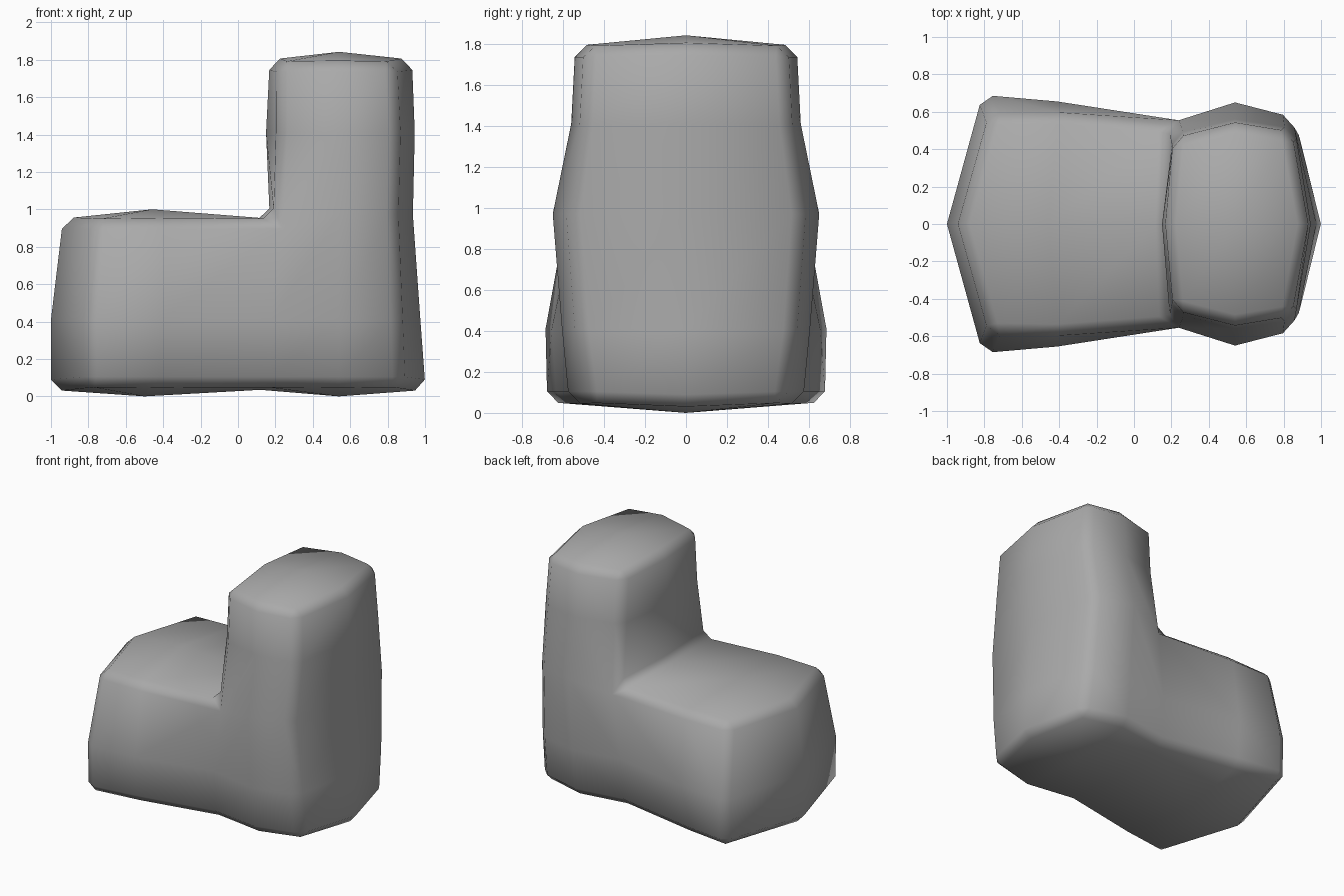
import bpy, bmesh
from collections import Counter

if "Cube" in bpy.data.objects:
    bpy.data.objects.remove(bpy.data.objects["Cube"])

# Each level: height, side points (x, half width) per column, centre-line points (x, z) per column.
# Columns: 0 left end, 1 base middle, 2 step, 3 tower middle, 4 right end.
LEVELS = [
    (0.05, {0: (-.81, .685), 1: (-.42, .63), 2: (.17, .52), 3: (.54, .57), 4: (.88, .48)},
           {0: (-1, .035), 1: (-.5, 0), 2: (.12, .035), 3: (.54, 0), 4: (1.003, .035)}),
    (0.41, {0: (-.81, .69), 1: (-.41, .655), 2: (.18, .535), 3: (.54, .605), 4: (.87, .53)},
           {0: (-1, .41), 4: (.975, .41)}),
    (0.95, {0: (-.77, .585), 1: (-.4, .59), 2: (.19, .545), 3: (.54, .65), 4: (.85, .57)},
           {0: (-.935, .95), 1: (-.46, 1), 2: (.17, .95), 4: (.935, .97)}),
    (1.41, {2: (.21, .48), 3: (.54, .56), 4: (.86, .51)},
           {2: (.15, 1.41), 4: (.945, 1.41)}),
    (1.79, {2: (.21, .455), 3: (.54, .54), 4: (.84, .49)},
           {2: (.17, 1.8), 3: (.54, 1.842), 4: (.93, 1.8)}),
]


def point(key):
    col, side, lev = key
    z, sides, mids = LEVELS[lev]
    if side:
        x, y = sides[col]
        return (x, side * y, z + (.02 if lev == 2 and col > 2 else 0))
    x, z = mids[col]
    return (x, 0, z)


def cell_faces(i, j, k):
    """Six quads of one lattice cell."""
    c = lambda a, b, d: (i + a, j + b, k + d)
    ring = [(0, 0), (1, 0), (1, 1), (0, 1)]
    for n in (0, 1):
        yield [c(n, a, b) for a, b in ring]
        yield [c(a, n, b) for a, b in ring]
        yield [c(a, b, n) for a, b in ring]


# L-shaped lattice: long base plus tower; only outer faces are kept
cells = [(i, k) for i in range(4) for k in range(2)]
cells += [(i, k) for i in (2, 3) for k in (2, 3)]
faces = [f for i, k in cells for j in (-1, 0) for f in cell_faces(i, j, k)]
count = Counter(frozenset(f) for f in faces)

bm = bmesh.new()
verts = {}
for f in faces:
    if count[frozenset(f)] == 1:
        for key in f:
            if key not in verts:
                verts[key] = bm.verts.new(point(key))
        bm.faces.new([verts[key] for key in f]).smooth = True
bmesh.ops.recalc_face_normals(bm, faces=bm.faces)
mesh = bpy.data.meshes.new("stepped_block")
bm.to_mesh(mesh)
bm.free()

block = bpy.data.objects.new("stepped_block", mesh)
bpy.context.collection.objects.link(block)

# Chamfer on the sharp edges
bev = block.modifiers.new("chamfer", 'BEVEL')
bev.width = 0.055
bev.segments = 1
bev.limit_method = 'ANGLE'
bev.angle_limit = 0.79

grey = bpy.data.materials.new("stone grey")
grey.diffuse_color = (0.4, 0.4, 0.4, 1)
grey.use_nodes = True
grey.node_tree.nodes["Principled BSDF"].inputs["Base Color"].default_value = grey.diffuse_color
mesh.materials.append(grey)
